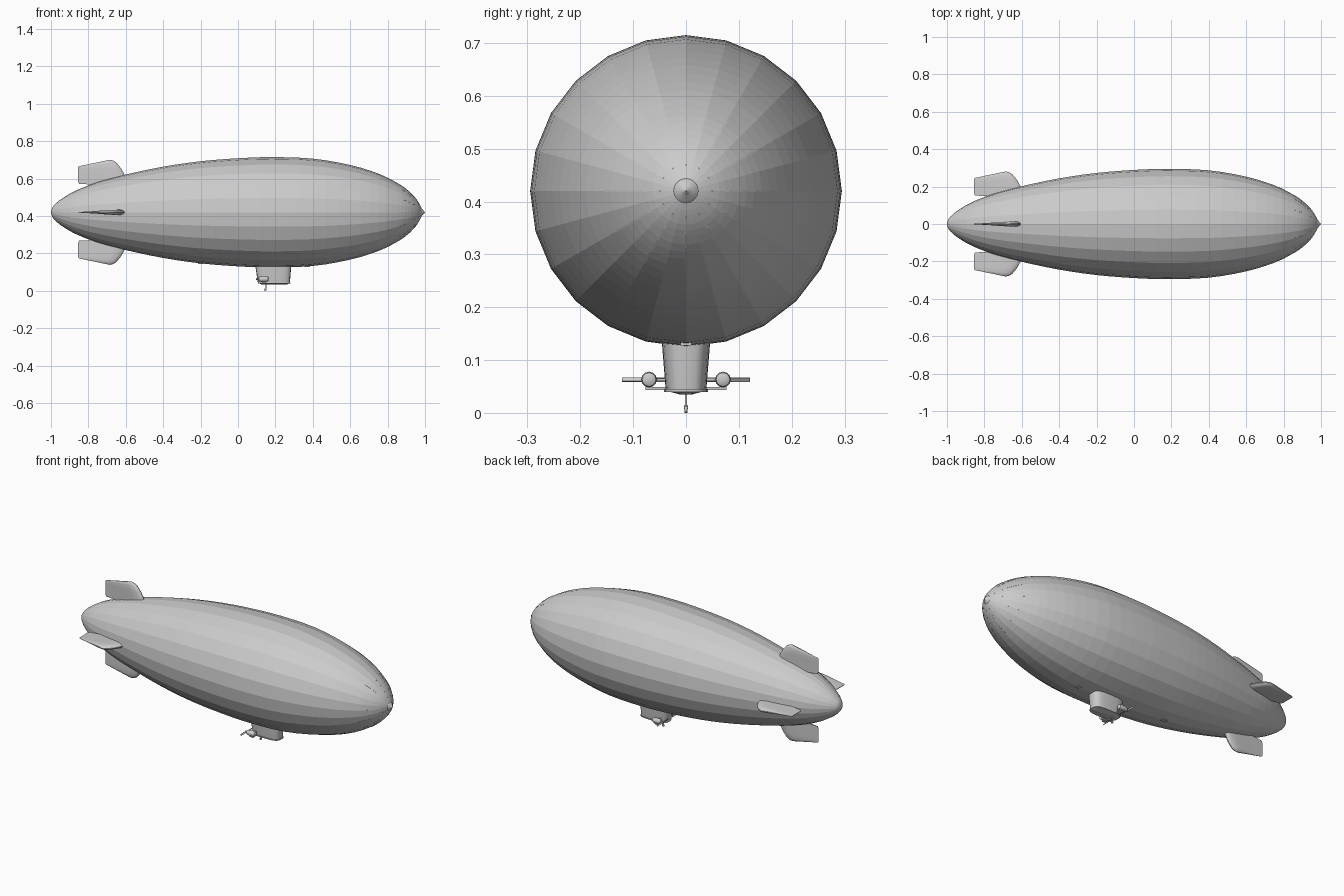
import bpy, bmesh, math
from mathutils import Matrix, Vector

if "Cube" in bpy.data.objects:
    bpy.data.objects.remove(bpy.data.objects["Cube"])

AXIS = 0.42
SIDES = 24

def finish(name, bm, smooth=None):
    bmesh.ops.recalc_face_normals(bm, faces=bm.faces[:])
    me = bpy.data.meshes.new(name)
    bm.to_mesh(me)
    bm.free()
    ob = bpy.data.objects.new(name, me)
    bpy.context.collection.objects.link(ob)
    if smooth:
        bpy.ops.object.select_all(action='DESELECT')
        bpy.context.view_layer.objects.active = ob
        ob.select_set(True)
        bpy.ops.object.shade_smooth_by_angle(angle=math.radians(smooth))
    return ob

def loft(name, rings, smooth=None, matrix=None):
    bm = bmesh.new()
    loops = [[bm.verts.new(p) for p in ring] for ring in rings]
    n = len(loops[0])
    for a, b in zip(loops, loops[1:]):
        for i in range(n):
            j = (i + 1) % n
            bm.faces.new((a[i], a[j], b[j], b[i]))
    bm.faces.new(loops[0])
    bm.faces.new(loops[-1])
    if matrix:
        bm.transform(matrix)
    return finish(name, bm, smooth)

def lathe_x(name, profile, y=0, z=AXIS, n=SIDES, smooth=None):
    rings = [[(x, y + r * math.sin(math.tau * i / n), z + r * math.cos(math.tau * i / n))
              for i in range(n)] for x, r in profile]
    return loft(name, rings, smooth)

def box(name, centre, size, matrix=None):
    bm = bmesh.new()
    bmesh.ops.create_cube(bm, size=1)
    bm.transform(Matrix.Translation(centre) @ Matrix.Diagonal((*size, 1)))
    if matrix:
        bm.transform(matrix)
    return finish(name, bm)

# Envelope: profile of (x, radius), refined with a spline
key = [(-1.0, 0.001), (-0.993, 0.025), (-0.975, 0.046), (-0.94, 0.074), (-0.87, 0.115),
       (-0.75, 0.162), (-0.6, 0.202), (-0.4, 0.244), (-0.2, 0.273), (0, 0.289),
       (0.18, 0.295), (0.4, 0.287), (0.6, 0.253), (0.75, 0.207), (0.85, 0.158),
       (0.91, 0.116), (0.95, 0.075), (0.97, 0.045), (0.98, 0.025)]

def spline(pts, steps):
    out = []
    for i in range(len(pts) - 1):
        p = [Vector(pts[min(max(k, 0), len(pts) - 1)]) for k in range(i - 1, i + 3)]
        for s in range(steps):
            t = s / steps
            out.append(0.5 * (2 * p[1] + (p[2] - p[0]) * t
                       + (2 * p[0] - 5 * p[1] + 4 * p[2] - p[3]) * t * t
                       + (3 * p[1] - p[0] - 3 * p[2] + p[3]) * t ** 3))
    return out + [Vector(pts[-1])]

hull = spline(key, 3)
lathe_x("envelope", hull)

def hull_radius(x):
    for a, b in zip(hull, hull[1:]):
        if a.x <= x <= b.x:
            return a.y + (b.y - a.y) * (x - a.x) / (b.x - a.x)
    return 0

# Nose cap and mooring tip
lathe_x("nose_cap", [(0.966, 0.03), (0.972, 0.032), (0.985, 0.018), (0.993, 0.008), (1.0, 0.001)])

# Nose battens lying along the envelope ridges
for k in range(12):
    turn = Matrix.Translation((0, 0, AXIS)) @ Matrix.Rotation(math.tau * k / 12, 4, 'X')
    rings = []
    for x in (0.86, 0.89, 0.92, 0.945, 0.968):
        r = hull_radius(x)
        rings.append([(x, -0.002, r - 0.004), (x, 0.002, r - 0.004),
                      (x, 0.002, r + 0.001), (x, -0.002, r + 0.001)])
    loft(f"nose_batten_{k}", rings, matrix=turn)

# Four tail fins: (leading x, leading radius, trailing x, trailing radius, thickness)
sections = [(-0.6, 0.14, -0.85, 0.152, 1), (-0.6, 0.19, -0.855, 0.165, 1),
            (-0.625, 0.235, -0.855, 0.225, 0.95), (-0.65, 0.266, -0.855, 0.24, 0.85),
            (-0.668, 0.277, -0.853, 0.244, 0.6), (-0.685, 0.281, -0.848, 0.247, 0.2)]
foil = [(0, 0.002), (0.03, 0.009), (0.1, 0.014), (0.25, 0.0135), (0.6, 0.007), (1, 0.0015)]
for k, name in enumerate(("top", "left", "bottom", "right")):
    turn = Matrix.Translation((0, 0, AXIS)) @ Matrix.Rotation(math.pi / 2 * k, 4, 'X')
    rings = []
    for lx, lr, tx, tr, th in sections:
        side = [(lx + (tx - lx) * t, h * th, lr + (tr - lr) * t) for t, h in foil]
        rings.append(side + [(x, -y, z) for x, y, z in reversed(side)])
    loft(f"{name}_fin", rings, 30, turn)

# Gondola: rounded-rectangle plan, tapering down to a shallow keel
def plan(x0, x1, w, z, n=24):
    pts = []
    for i in range(n):
        c, s = math.cos(math.tau * i / n), math.sin(math.tau * i / n)
        pts.append(((x0 + x1) / 2 + (x1 - x0) / 2 * math.copysign(abs(c) ** 0.6, c),
                    w * math.copysign(abs(s) ** 0.6, s), z))
    return pts

loft("gondola", [plan(0.088, 0.286, 0.047, 0.155), plan(0.094, 0.284, 0.045, 0.125),
                 plan(0.105, 0.278, 0.039, 0.05), plan(0.108, 0.277, 0.038, 0.042),
                 plan(0.125, 0.265, 0.012, 0.035)], 30)
loft("gondola_rub_rail", [plan(0.107, 0.281, 0.042, 0.04), plan(0.107, 0.281, 0.042, 0.045)], 30)

# Engines, mounts and propellers on both sides
for side, s in (("left", 1), ("right", -1)):
    y = 0.07 * s
    lathe_x(f"{side}_engine", [(0.108, 0.006), (0.112, 0.012), (0.125, 0.015),
            (0.15, 0.015), (0.16, 0.013), (0.163, 0.008)], y, 0.063, 12, 35)
    lathe_x(f"{side}_propeller_hub", [(0.096, 0.002), (0.099, 0.006), (0.11, 0.006)],
            y, 0.063, 10, 35)
    box(f"{side}_engine_beam", (0.14, 0.055 * s, 0.046), (0.02, 0.044, 0.006))
    box(f"{side}_engine_strut", (0.14, 0.05 * s, 0.063), (0.014, 0.03, 0.005))
    box(f"{side}_engine_pylon", (0.14, y, 0.048), (0.022, 0.012, 0.01))
    for d in (1, -1):
        spin = Matrix.Translation((0.102, y, 0.063)) @ Matrix.Rotation(0.6 * d, 4, 'Y')
        box(f"{side}_propeller_blade_{d}", (0, 0.027 * d, 0), (0.0025, 0.048, 0.009), spin)

# Landing wheel under the gondola
box("wheel_strut", (0.15, 0, 0.026), (0.005, 0.004, 0.028))
for s in (1, -1):
    box(f"wheel_fork_{s}", (0.147, 0.0035 * s, 0.011), (0.004, 0.0015, 0.008))
bm = bmesh.new()
bmesh.ops.create_cone(bm, cap_ends=True, segments=16, radius1=0.007, radius2=0.007, depth=0.005)
bm.transform(Matrix.Translation((0.146, 0, 0.007)) @ Matrix.Rotation(math.pi / 2, 4, 'X'))
finish("landing_wheel", bm, 35)

# Small fittings on the belly ahead of and behind the gondola
for name, x in (("front", 0.37), ("rear", -0.2)):
    box(f"{name}_belly_hatch", (x, 0, AXIS - hull_radius(x)), (0.03, 0.02, 0.006))
